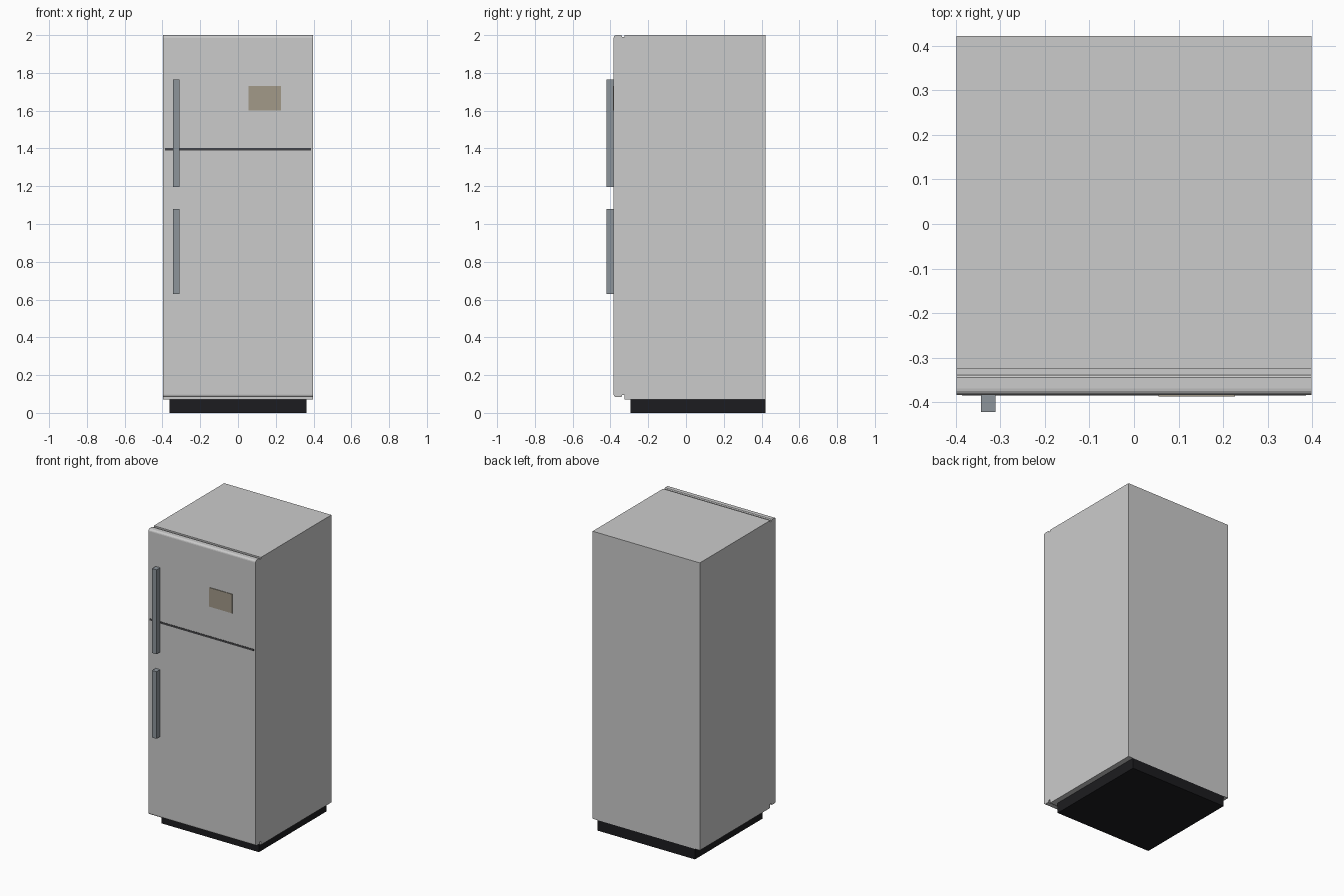
import bpy, bmesh, math

if "Cube" in bpy.data.objects:
    bpy.data.objects.remove(bpy.data.objects["Cube"])

W = 0.398        # half width of the cabinet
SPLIT = 1.397    # height where the two doors meet


def material(name, r, g, b):
    m = bpy.data.materials.new(name)
    m.diffuse_color = (r, g, b, 1)
    m.use_nodes = True
    m.node_tree.nodes["Principled BSDF"].inputs["Base Color"].default_value = m.diffuse_color
    return m


def finish(name, bm, mat=None):
    bmesh.ops.recalc_face_normals(bm, faces=bm.faces)
    mesh = bpy.data.meshes.new(name)
    bm.to_mesh(mesh)
    bm.free()
    ob = bpy.data.objects.new(name, mesh)
    bpy.context.collection.objects.link(ob)
    if mat:
        mesh.materials.append(mat)
    return ob


def box(name, x, y, z, mat=None):
    bm = bmesh.new()
    bmesh.ops.create_cube(bm, size=1)
    for v in bm.verts:
        v.co = [lo + (hi - lo) * (c + 0.5) for c, (lo, hi) in zip(v.co, (x, y, z))]
    return finish(name, bm, mat)


def door(name, z_flat, z_round, front=-0.383, back=-0.338, r=0.014, steps=4):
    # Side profile: square where the doors meet, rounded at the outer end
    s = 1 if z_round > z_flat else -1
    pts = [(back, z_flat), (front, z_flat)]
    for i in range(steps + 1):
        a = math.pi / 2 * i / steps
        pts.append((front + r - r * math.cos(a), z_round - s * r * (1 - math.sin(a))))
    pts += [(back - 0.006, z_round), (back, z_round - s * 0.005)]
    bm = bmesh.new()
    face = bm.faces.new([bm.verts.new((-W, y, z)) for y, z in pts])
    ext = bmesh.ops.extrude_face_region(bm, geom=[face])["geom"]
    bmesh.ops.translate(bm, vec=(2 * W, 0, 0),
                        verts=[g for g in ext if isinstance(g, bmesh.types.BMVert)])
    return finish(name, bm)


black = material("black plastic", 0.012, 0.012, 0.014)
dark = material("dark seal", 0.06, 0.06, 0.065)
steel = material("handle steel", 0.27, 0.30, 0.33)
paper = material("note paper", 0.36, 0.32, 0.25)

# Cabinet, recessed plinth and the sunken seal behind the doors
box("cabinet", (-W, W), (-0.325, 0.422), (0.07, 2.0))
box("plinth", (-0.362, 0.362), (-0.295, 0.422), (0, 0.07), black)
box("door_seal", (-W, W), (-0.338, -0.325), (0.095, 1.99))

# Freezer and fridge doors with the dark strip between them
door("freezer_door", SPLIT, 2.0)
door("fridge_door", SPLIT, 0.083)
box("door_gap_strip", (-0.386, 0.386), (-0.385, -0.375), (1.39, 1.403), dark)

# Handles
for name, z in (("freezer_handle", (1.197, 1.764)), ("fridge_handle", (0.63, 1.08))):
    box(name, (-0.343, -0.31), (-0.422, -0.382), z, steel)

# Paper note on the freezer door
box("paper_note", (0.055, 0.227), (-0.387, -0.382), (1.602, 1.73), paper)
